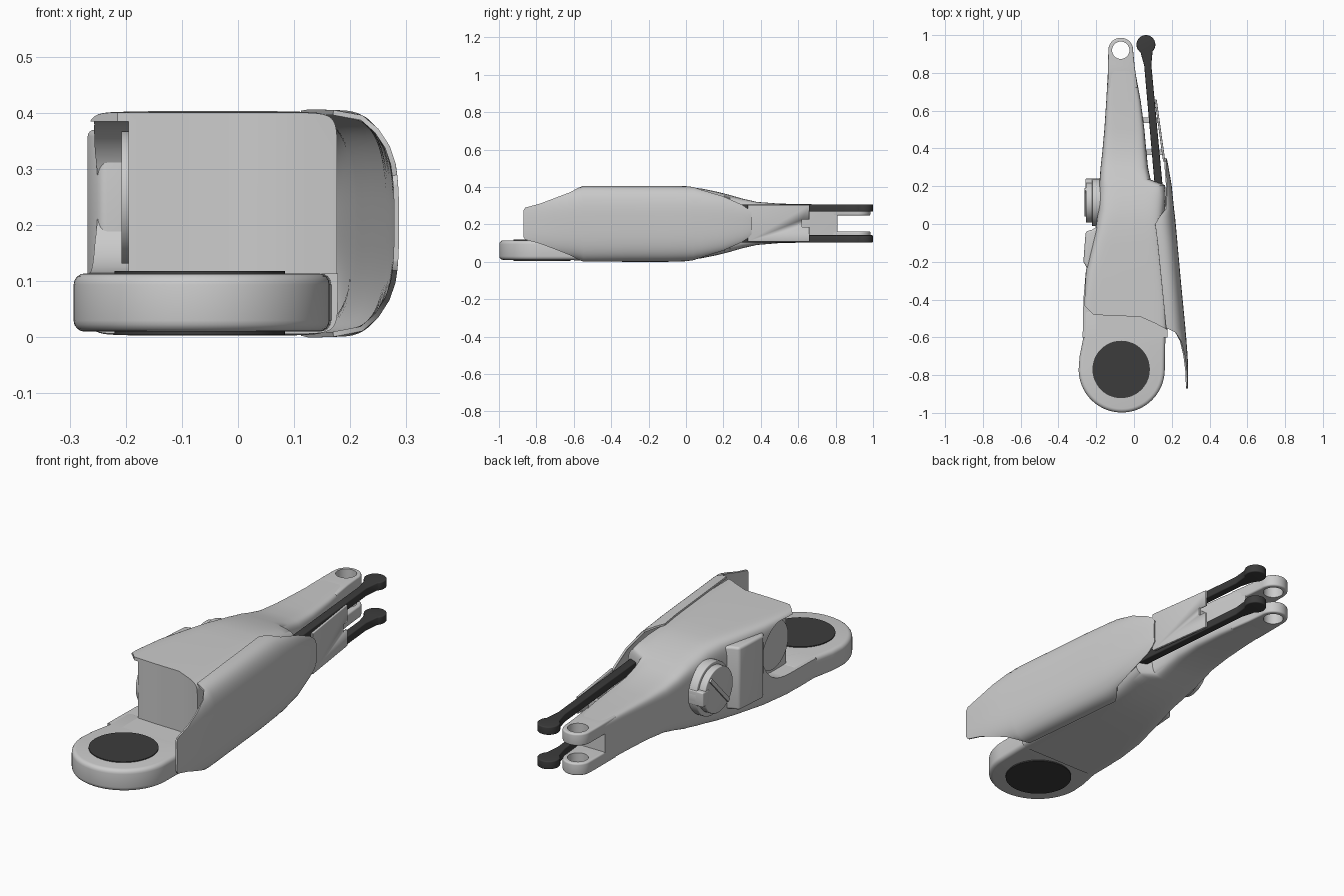
import bpy, bmesh
from math import sin, cos, pi, atan2, hypot
from mathutils import Matrix, Vector

if "Cube" in bpy.data.objects:
    bpy.data.objects.remove(bpy.data.objects["Cube"])

dark = bpy.data.materials.new("dark_rubber")
dark.diffuse_color = (0.045, 0.045, 0.045, 1)
dark.use_nodes = True
dark.node_tree.nodes["Principled BSDF"].inputs["Base Color"].default_value = dark.diffuse_color


def finish(name, bm, mat=None, bevel=0, smooth=True):
    bmesh.ops.recalc_face_normals(bm, faces=bm.faces)
    me = bpy.data.meshes.new(name)
    bm.to_mesh(me)
    bm.free()
    ob = bpy.data.objects.new(name, me)
    bpy.context.collection.objects.link(ob)
    if mat:
        me.materials.append(mat)
    if bevel:
        m = ob.modifiers.new("bevel", "BEVEL")
        m.width, m.segments, m.limit_method, m.angle_limit = bevel, 4, "ANGLE", 0.8
        apply(ob, m)
    if smooth:
        shade(ob)
    return ob


def activate(ob):
    bpy.ops.object.select_all(action="DESELECT")
    ob.select_set(True)
    bpy.context.view_layer.objects.active = ob


def apply(ob, mod):
    activate(ob)
    bpy.ops.object.modifier_apply(modifier=mod.name)


def shade(ob):
    activate(ob)
    bpy.ops.object.shade_smooth_by_angle(angle=0.6)


def cut(ob, cutter):
    m = ob.modifiers.new("cut", "BOOLEAN")
    m.operation, m.solver, m.object = "DIFFERENCE", "EXACT", cutter
    apply(ob, m)
    bpy.data.objects.remove(cutter)


def prism(name, pts, z0, z1, mat=None, bevel=0):
    bm = bmesh.new()
    f = bm.faces.new([bm.verts.new((x, y, z0)) for x, y in pts])
    ext = bmesh.ops.extrude_face_region(bm, geom=[f])["geom"]
    bmesh.ops.translate(bm, vec=(0, 0, z1 - z0),
                        verts=[v for v in ext if isinstance(v, bmesh.types.BMVert)])
    return finish(name, bm, mat, bevel)


def box(name, x0, x1, y0, y1, z0, z1, bevel=0):
    return prism(name, [(x0, y0), (x1, y0), (x1, y1), (x0, y1)], z0, z1, None, bevel)


def cylinder(name, r, a, b, mat=None, bevel=0, n=48):
    a, b = Vector(a), Vector(b)
    rot = (b - a).to_track_quat("Z", "Y").to_matrix().to_4x4()
    bm = bmesh.new()
    bmesh.ops.create_cone(bm, cap_ends=True, segments=n, radius1=r, radius2=r,
                          depth=(b - a).length,
                          matrix=Matrix.Translation((a + b) / 2) @ rot)
    return finish(name, bm, mat, bevel)


def arc(cx, cy, r, a0, a1, n=24):
    return [(cx + r * cos(a0 + (a1 - a0) * i / n), cy + r * sin(a0 + (a1 - a0) * i / n))
            for i in range(n + 1)]


def spow(v, p):
    return abs(v) ** p * (1 if v >= 0 else -1)


def skin(bm, rings, closed):
    for a, b in zip(rings, rings[1:]):
        n = len(a)
        for i in range(n if closed else n - 1):
            j = (i + 1) % n
            bm.faces.new((a[i], a[j], b[j], b[i]))


# Main limb housing: rounded sections along y (y, left, right, bottom, top, squareness)
rows = [(-.60, -.272, .178, .006, .400, 14), (-.40, -.268, .172, .004, .402, 14),
        (-.25, -.255, .165, .003, .403, 10), (-.10, -.222, .155, .004, .402, 8),
        (.00, -.200, .155, .008, .400, 7), (.08, -.190, .165, .018, .392, 6),
        (.15, -.188, .168, .032, .378, 6), (.205, -.185, .165, .045, .365, 6),
        (.235, -.182, .088, .053, .357, 6), (.30, -.177, .074, .072, .338, 6),
        (.38, -.168, .066, .090, .320, 6), (.50, -.157, .055, .100, .311, 7),
        (.65, -.147, .036, .103, .308, 8), (.81, -.138, .006, .105, .305, 10)]
bm = bmesh.new()
rings = []
for y, xl, xr, z0, z1, n in rows:
    ring = []
    for i in range(64):
        t = 2 * pi * (i + .5) / 64
        ring.append(bm.verts.new(((xl + xr) / 2 + (xr - xl) / 2 * spow(cos(t), 2 / n), y,
                                  (z0 + z1) / 2 + (z1 - z0) / 2 * spow(sin(t), 2 / n))))
    rings.append(ring)
skin(bm, rings, True)
bm.faces.new(rings[0])
bm.faces.new(rings[-1])
body = finish("limb_housing", bm, smooth=False)
# front cut above the joint plate, then the open recess on the left side
cut(body, prism("front_cutter", [(-.4, -.36), (-.275, -.42), (-.215, -.48), (-.1, -.487),
                                 (.03, -.49), (.11, -.525), (.25, -.60), (.25, -.8), (-.4, -.8)],
                .114, .6))
cut(body, cylinder("recess_cutter", .135, (-.4, -.36, .25), (-.195, -.36, .25)))
cut(body, box("recess_opening", -.4, -.195, -.7, -.36, .113, .385))
shade(body)
cylinder("recess_disc", .118, (-.208, -.36, .25), (-.18, -.36, .25))

# Joint plate with dark pad
plate = arc(-.065, -.77, .228, pi, 2 * pi, 40) + [(.165, -.65), (.17, -.45), (-.268, -.45),
                                                 (-.268, -.60), (-.288, -.70)]
prism("joint_plate", plate, .01, .114, bevel=.02)
cylinder("joint_pad", .152, (-.068, -.77, .004), (-.068, -.77, .118), dark)

# Side cover: open shell (y, lip x, outer x, bottom, top, share of the arc kept)
shell = [(-.87, .18, .287, .01, .398, .14), (-.86, .18, .287, .01, .398, .19),
         (-.78, .18, .287, .01, .398, .27), (-.70, .18, .284, .008, .40, .40),
         (-.62, .175, .278, .005, .402, .57), (-.575, .172, .274, .003, .404, .78),
         (-.55, .17, .272, .001, .405, 1), (-.30, .145, .248, 0, .406, 1),
         (-.10, .125, .230, 0, .406, 1), (.0, .112, .221, .003, .404, 1),
         (.04, .118, .217, .008, .400, .95), (.08, .13, .212, .015, .393, .78),
         (.20, .135, .200, .045, .365, .66), (.30, .13, .183, .085, .325, .55),
         (.335, .13, .176, .10, .31, .42), (.35, .13, .172, .105, .305, .28)]
bm = bmesh.new()
rings = []
for y, xi, xo, z0, z1, k in shell:
    ring = []
    for i in range(33):
        t = (i / 16 - 1) * k * pi / 2
        ring.append(bm.verts.new((xi + (xo - xi) * spow(max(cos(t), 0), .67), y,
                                  (z0 + z1) / 2 + (z1 - z0) / 2 * spow(sin(t), .67))))
    rings.append(ring)
skin(bm, rings, False)
cover = finish("side_cover", bm, smooth=False)
m = cover.modifiers.new("thickness", "SOLIDIFY")
inward = sum(p.normal.x for p in cover.data.polygons) > 0
m.thickness, m.offset = .009, (-1 if inward else 1)
apply(cover, m)
shade(cover)

# Fork eyes and dark linkage rods, mirrored about mid height
ex, ey, bx, by = .063, .95, .138, .12
a = atan2(by - ey, bx - ex)
d = Vector((bx - ex, by - ey)).normalized()
s = Vector((-d.y, d.x))
rod = arc(ex, ey, .05, a + .7, a + 2 * pi - .7, 30)
e, b = Vector((ex, ey)), Vector((bx, by))
rod += [tuple(e + d * .11 - s * .019), tuple(b - s * .021),
        tuple(b + s * .021), tuple(e + d * .11 + s * .019)]
for tag, side in (("lower", -1), ("upper", 1)):
    def zs(p, q):
        return sorted((.205 + side * p, .205 + side * q))
    eye = prism("fork_eye_" + tag, [(-.137, .72), (.02, .72), (.004, .83)]
                + arc(-.07, .92, .066, -.1, pi) + [(-.137, .85)], *zs(.042, .1), bevel=.008)
    cut(eye, cylinder("hole_cutter", .046, (-.07, .92, 0), (-.07, .92, .5)))
    shade(eye)
    prism("link_rod_" + tag, rod, *zs(.063, .102), mat=dark, bevel=.005)

# Guard plate outside the rods with its struts
guard = prism("rod_guard", [(.166, .33), (.12, .66), (.109, .66), (.154, .33)], .108, .304, bevel=.003)
cut(guard, box("notch_cutter", .05, .2, .62, .7, .185, .225))
for i, y in enumerate((.38, .55)):
    box("guard_strut_%d" % i, .04, .158 - .13 * (y - .33), y - .015, y + .015, .155, .255)

# Motor on the left side with flange, cap and bar
cylinder("motor_flange", .126, (-.222, .115, .225), (-.12, .115, .225), bevel=.004)
cylinder("motor_cap", .108, (-.255, .115, .228), (-.2, .115, .228), bevel=.004)
bar = box("motor_bar", -.006, .006, -.009, .009, -.1, .1)
bar.location = (-.257, .115, .228)
bar.rotation_euler = (-.75, 0, 0)
box("motor_lug", -.258, -.15, .19, .24, .19, .26, .006)

# Brace between the motor and the recess
prism("side_brace", [(-.268, -.20), (-.256, -.04), (-.222, -.03), (-.17, .0), (-.17, -.24), (-.245, -.24)],
      .07, .37, bevel=.012)
